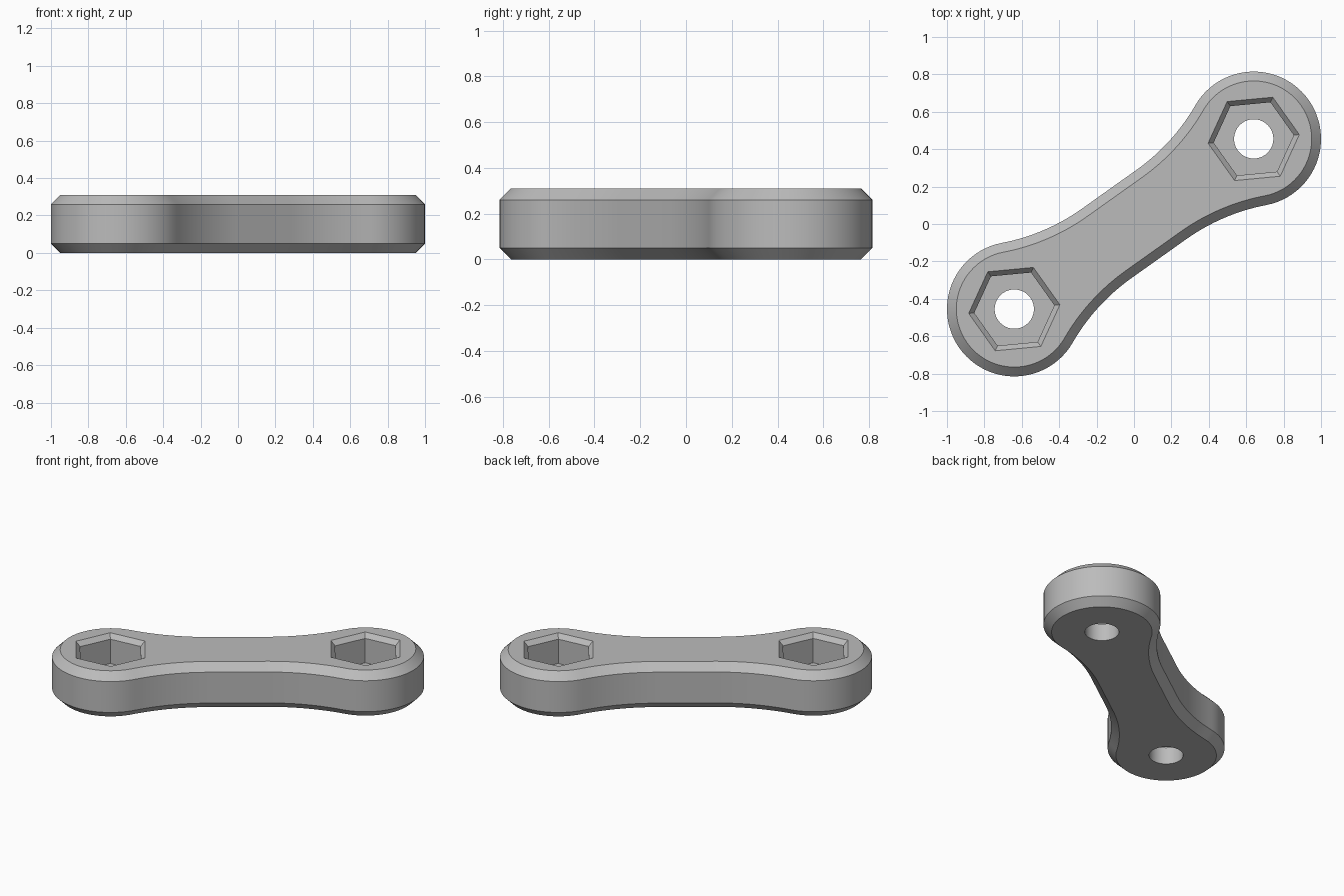
import bpy, bmesh, math

if "Cube" in bpy.data.objects:
    bpy.data.objects.remove(bpy.data.objects["Cube"])

ANGLE = math.atan2(0.455, 0.64)   # direction of the link in plan
HALF = math.hypot(0.455, 0.64)    # half distance between the hole centres
R_END, WAIST, FLAT, TOP, CH = 0.36, 0.228, 0.18, 0.31, 0.05
R_FILLET = ((HALF - FLAT) ** 2 + WAIST ** 2 - R_END ** 2) / (2 * (R_END - WAIST))


def outline(inset):
    """Dog-bone outline, moved inwards by inset."""
    r, rf = R_END - inset, R_FILLET + inset
    a = math.asin((HALF - FLAT) / (R_END + R_FILLET))
    side = []
    for i in range(49):                       # round end
        t = -(math.pi / 2 + a) + (math.pi + 2 * a) * i / 48
        side.append((HALF + r * math.cos(t), r * math.sin(t)))
    for i in range(1, 17):                    # fillet into the waist
        t = a * (1 - i / 16)
        side.append((FLAT + rf * math.sin(t), WAIST + R_FILLET - rf * math.cos(t)))
    lower = [(x, -y) for x, y in reversed(side[49:])]
    half = lower + side
    return half + [(-x, -y) for x, y in half]


def ngon(n, r, cx, phase=0.0):
    return [(cx + r * math.cos(phase + 2 * math.pi * i / n),
             r * math.sin(phase + 2 * math.pi * i / n)) for i in range(n)]


def loft(name, layers):
    """Closed solid through a stack of (outline, z) layers."""
    bm = bmesh.new()
    rings = [[bm.verts.new((x, y, z)) for x, y in pts] for pts, z in layers]
    for a, b in zip(rings, rings[1:]):
        for i in range(len(a)):
            j = (i + 1) % len(a)
            bm.faces.new((a[i], a[j], b[j], b[i]))
    bm.faces.new(rings[0][::-1])
    bm.faces.new(rings[-1])
    mesh = bpy.data.meshes.new(name)
    bm.to_mesh(mesh)
    bm.free()
    ob = bpy.data.objects.new(name, mesh)
    bpy.context.collection.objects.link(ob)
    ob.rotation_euler.z = ANGLE
    return ob


# Chamfered link body
body = loft("link_body", [(outline(CH), 0), (outline(0), CH),
                          (outline(0), TOP - CH), (outline(CH), TOP)])
grey = bpy.data.materials.new("grey")
grey.diffuse_color = (0.5, 0.5, 0.5, 1)
grey.use_nodes = True
grey.node_tree.nodes["Principled BSDF"].inputs["Base Color"].default_value = grey.diffuse_color
body.data.materials.append(grey)

# Hex nut pockets with chamfered rims, and bolt holes
cutters = []
for cx in (-HALF, HALF):
    def hexagon(r):
        return ngon(6, r, cx, math.pi / 6)
    cutters.append(loft("pocket_cutter", [(hexagon(0.215), 0.115), (hexagon(0.215), TOP - 0.03),
                                          (hexagon(0.245), TOP), (hexagon(0.245), TOP + 0.1)]))
    cutters.append(loft("hole_cutter", [(ngon(48, 0.105, cx), -0.1), (ngon(48, 0.105, cx), 0.2)]))
for c in cutters:
    c.hide_render = True
    mod = body.modifiers.new("cut", 'BOOLEAN')
    mod.operation, mod.solver, mod.object = 'DIFFERENCE', 'EXACT', c

bpy.context.view_layer.objects.active = body
body.select_set(True)
for mod in list(body.modifiers):
    bpy.ops.object.modifier_apply(modifier=mod.name)
for c in cutters:
    bpy.data.objects.remove(c)
bpy.ops.object.shade_smooth_by_angle(angle=math.radians(25))
